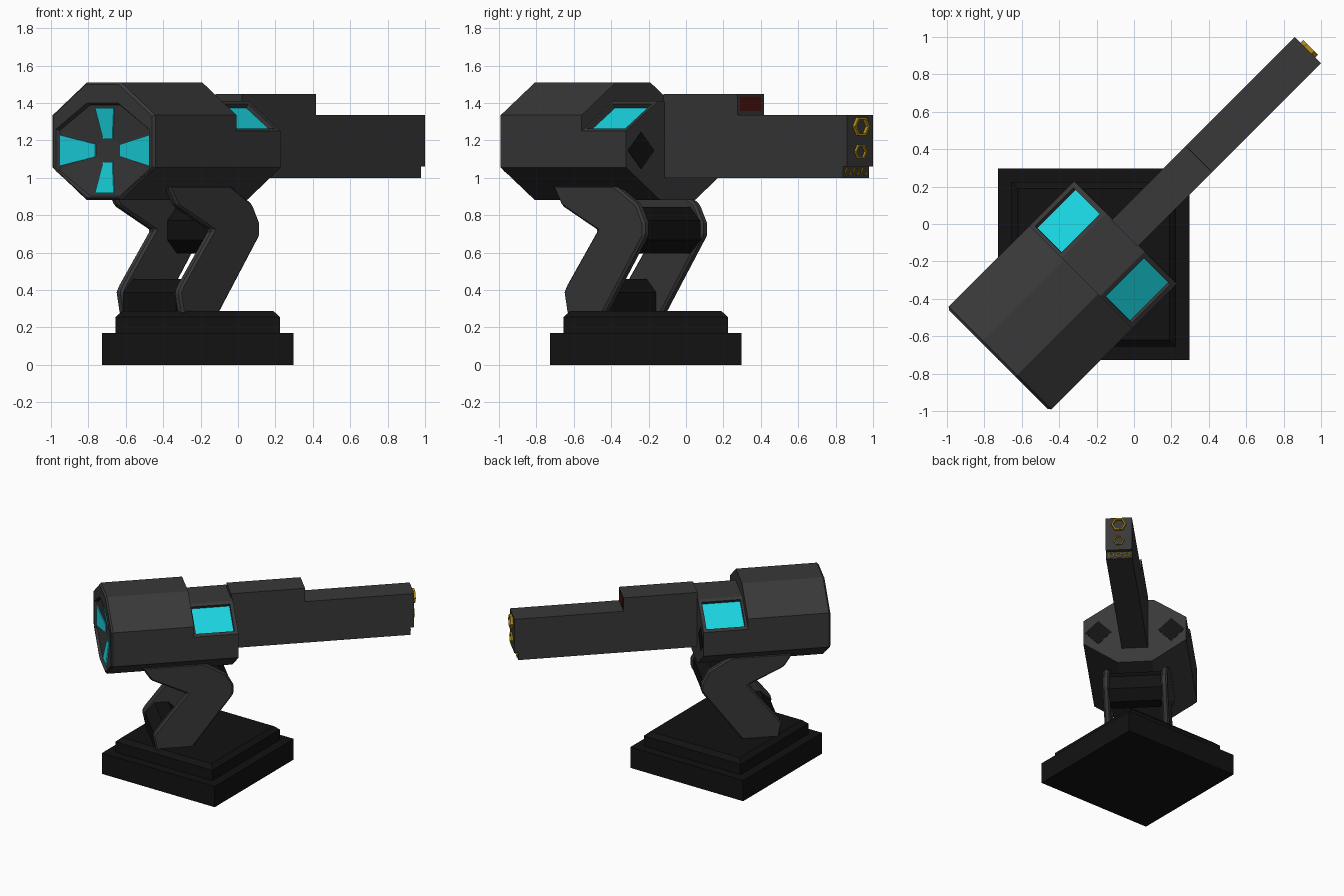
import bpy, bmesh, math

if "Cube" in bpy.data.objects:
    bpy.data.objects.remove(bpy.data.objects["Cube"])

TURN = math.radians(45)          # the gun points diagonally across its base


def material(name, r, g, b):
    m = bpy.data.materials.new(name)
    m.diffuse_color = (r, g, b, 1)
    m.use_nodes = True
    m.node_tree.nodes["Principled BSDF"].inputs["Base Color"].default_value = m.diffuse_color
    return m


GREY = material("dark_grey", 0.04, 0.04, 0.04)
BLACK = material("black", 0.006, 0.006, 0.006)
CYAN = material("cyan_glow", 0.01, 0.66, 0.75)
GOLD = material("gold", 0.45, 0.27, 0.01)
RED = material("dark_red", 0.07, 0.008, 0.006)


def loft(name, rings, mat, turn=TURN, hollow=False, bevel=0, edit=None):
    """Bridge equal-length point rings; cap both ends, or join last to first."""
    bm = bmesh.new()
    vs = [[bm.verts.new(p) for p in ring] for ring in rings]
    n = len(vs[0])
    pairs = list(zip(vs, vs[1:])) + ([(vs[-1], vs[0])] if hollow else [])
    for a, b in pairs:
        for i in range(n):
            j = (i + 1) % n
            bm.faces.new((a[i], a[j], b[j], b[i]))
    if not hollow:
        bm.faces.new(vs[0])
        bm.faces.new(vs[-1])
    bmesh.ops.recalc_face_normals(bm, faces=bm.faces[:])
    if edit:
        edit(bm)
    me = bpy.data.meshes.new(name)
    bm.to_mesh(me)
    bm.free()
    ob = bpy.data.objects.new(name, me)
    bpy.context.collection.objects.link(ob)
    me.materials.append(mat)
    ob.rotation_euler.z = turn
    if bevel:
        mod = ob.modifiers.new("bevel", "BEVEL")
        mod.width, mod.segments = bevel, 1
    return ob


def section(x, pts):                     # (y, z) profile placed at x
    return [(x, y, z) for y, z in pts]


def side(y, pts):                        # (x, z) profile placed at y
    return [(x, y, z) for x, z in pts]


def octagon(hy, hz, cz, fy=0.334, fz=0.444):
    return [(sy * a * hy, cz + sz * b * hz) for sy, sz, a, b in (
        (1, 1, fy, 1), (1, 1, 1, fz), (1, -1, 1, fz), (1, -1, fy, 1),
        (-1, -1, fy, 1), (-1, -1, 1, fz), (-1, 1, 1, fz), (-1, 1, fy, 1))]


def ngon(cy, cz, ry, rz, n, phase=0.0):
    return [(cy + ry * math.cos(phase + math.tau * i / n),
             cz + rz * math.sin(phase + math.tau * i / n)) for i in range(n)]


def box(name, x0, x1, hy, z0, z1, mat, cy=0):
    pts = [(cy - hy, z0), (cy + hy, z0), (cy + hy, z1), (cy - hy, z1)]
    return loft(name, [section(x0, pts), section(x1, pts)], mat)


# Stepped base, square to the axes
def square(h, z, c=-0.215):
    return [(c - h, c - h, z), (c + h, c - h, z), (c + h, c + h, z), (c - h, c + h, z)]


loft("base", [square(0.513, 0), square(0.513, 0.17), square(0.44, 0.17),
              square(0.44, 0.255), square(0.405, 0.287)], BLACK, turn=0)

# Bent legs with cross pivots at foot and knee
leg = [(-0.66, 0.27), (-0.685, 0.39), (-0.66, 0.43), (-0.43, 0.72), (-0.70, 0.85),
       (-0.77, 0.96), (-0.30, 0.96), (-0.13, 0.86), (-0.075, 0.76), (-0.075, 0.69),
       (-0.38, 0.28), (-0.42, 0.265)]
for s, label in ((1, "left"), (-1, "right")):
    loft(label + "_leg", [side(s * 0.195, leg), side(s * 0.245, leg)], GREY, bevel=0.012)
for name, x, z, r in (("knee_pivot", -0.215, 0.72, 0.135), ("foot_pivot", -0.545, 0.335, 0.135)):
    pts = ngon(x, z, r, r, 8, math.pi / 8)
    loft(name, [side(-0.2, pts), side(0.2, pts)], BLACK)

# Rear housing with a dished end
loft("rear_housing", [section(-0.40, octagon(0.389, 0.315, 1.195)),
                      section(-1.012, octagon(0.389, 0.315, 1.195)),
                      section(-1.025, octagon(0.375, 0.303, 1.195)),
                      section(-1.025, octagon(0.352, 0.252, 1.148)),
                      section(-1.005, octagon(0.342, 0.242, 1.146)),
                      section(-0.98, octagon(0.095, 0.062, 1.146))], GREY)

# Four glowing wedges in the dish
for label, dy, dz in (("left", 1, 0), ("right", -1, 0), ("top", 0, 1), ("bottom", 0, -1)):
    ends = []
    for x, ry, rz, wy, wz in ((-1.010, 0.337, 0.226, 0.07, 0.083),
                              (-0.985, 0.095, 0.062, 0.035, 0.033)):
        cy, cz = dy * ry, 1.146 + dz * rz
        oy, oz = abs(dz) * wy, abs(dy) * wz
        ends.append([(x - 0.001, cy - oy, cz - oz), (x - 0.001, cy + oy, cz + oz),
                     (x + 0.012, cy + oy, cz + oz), (x + 0.012, cy - oy, cz - oz)])
    loft(label + "_rear_light", ends, CYAN)


# Front housing: its two upper slopes hold sunken windows
def sink_windows(bm):
    slopes = [f for f in bm.faces if f.normal.z > 0.3 and abs(f.normal.y) > 0.3]
    bmesh.ops.inset_individual(bm, faces=slopes, thickness=0.027, use_even_offset=True)
    bmesh.ops.inset_individual(bm, faces=slopes, thickness=0.002, depth=-0.025)
    for f in slopes:
        f.material_index = 1


half = [(0.13, 0.88), (0.389, 1.055), (0.389, 1.25), (0.145, 1.41)]
profile = half + [(-y, z) for y, z in reversed(half)]
front = loft("front_housing", [section(-0.41, profile), section(-0.064, profile)],
             GREY, edit=sink_windows)
front.data.materials.append(CYAN)

# Dark diamond ports on the front face
for s, label in ((1, "left"), (-1, "right")):
    pts = ngon(s * 0.276, 1.146, 0.1, 0.1, 4)
    loft(label + "_port", [section(-0.08, pts), section(-0.061, pts)], BLACK)

# Barrel: stepped side outline, undercut at the muzzle
barrel = [(-0.07, 1.0), (1.285, 1.0), (1.285, 1.06), (1.315, 1.06),
          (1.315, 1.337), (0.49, 1.337), (0.49, 1.447), (-0.07, 1.447)]
loft("barrel", [side(-0.099, barrel), side(0.099, barrel)], GREY)
box("sight_panel", 0.48, 0.493, 0.083, 1.357, 1.435, RED)

# Gold muzzle rings
rings = [("upper_muzzle_ring", 1.315, 0.0, 1.275, 0.056, 0.02),
         ("lower_muzzle_ring", 1.315, 0.0, 1.14, 0.043, 0.014)]
rings += [(f"small_muzzle_ring_{i + 1}", 1.285, (i - 1) * 0.06, 1.031, 0.024, 0.007)
          for i in range(3)]
for name, x, y, z, r, depth in rings:
    outer, inner = (ngon(y, z, q, q, 6) for q in (r, r * 0.78))
    loft(name, [section(x - 0.005, outer), section(x + depth, outer),
                section(x + depth, inner), section(x - 0.005, inner)], GOLD, hollow=True)
